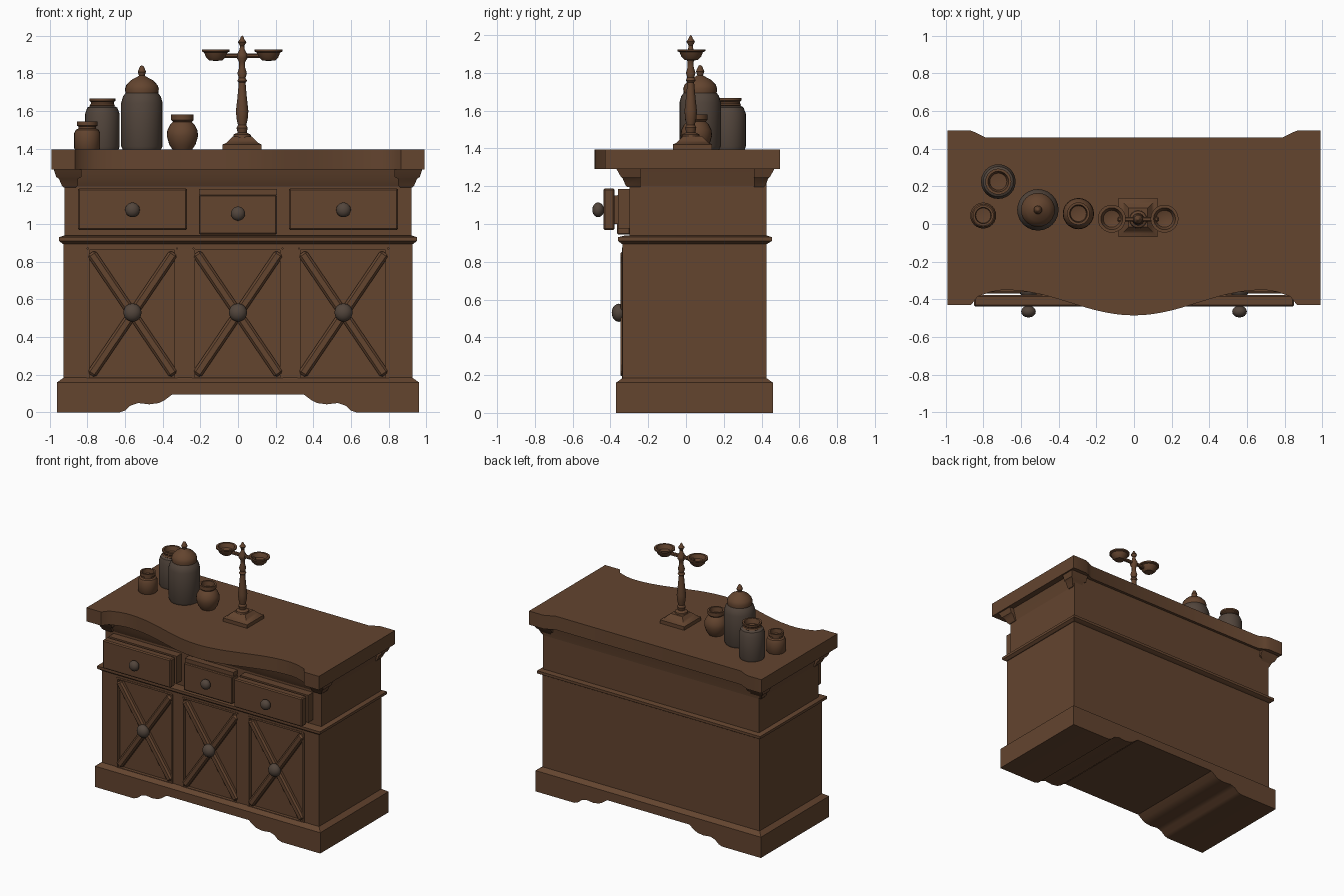
import bpy, bmesh, math
from mathutils import Matrix, Vector

cube = bpy.data.objects.get("Cube")
if cube:
    bpy.data.objects.remove(cube, do_unlink=True)


def material(name, rgb):
    m = bpy.data.materials.new(name)
    m.use_nodes = True
    m.diffuse_color = (*rgb, 1)
    m.node_tree.nodes["Principled BSDF"].inputs["Base Color"].default_value = (*rgb, 1)
    return m


WOOD = material("brown wood", (0.125, 0.058, 0.028))
GREY = material("grey brown", (0.085, 0.060, 0.045))
parts = []


def finish(name, bm, mat=WOOD):
    bmesh.ops.recalc_face_normals(bm, faces=bm.faces)
    mesh = bpy.data.meshes.new(name)
    bm.to_mesh(mesh)
    bm.free()
    mesh.materials.append(mat)
    ob = bpy.data.objects.new(name, mesh)
    bpy.context.collection.objects.link(ob)
    parts.append(ob)
    return ob


def box(name, x, y, z, bevel=0.0, mat=WOOD):
    """Box from (min, max) pairs, with optional bevelled edges."""
    bm = bmesh.new()
    bmesh.ops.create_cube(bm, size=1)
    for v in bm.verts:
        v.co = [(lo + hi) / 2 + c * (hi - lo) for c, (lo, hi) in zip(v.co, (x, y, z))]
    if bevel:
        bmesh.ops.bevel(bm, geom=bm.edges[:], offset=bevel, segments=1, affect='EDGES')
    return finish(name, bm, mat)


def tiers(name, rings):
    """Stack of rectangles (x0, x1, y0, y1, z) joined as a moulding."""
    bm = bmesh.new()
    loops = [[bm.verts.new(p) for p in ((a, c, z), (b, c, z), (b, d, z), (a, d, z))]
             for a, b, c, d, z in rings]
    bm.faces.new(loops[0])
    bm.faces.new(loops[-1])
    for low, high in zip(loops, loops[1:]):
        for i in range(4):
            j = (i + 1) % 4
            bm.faces.new((low[i], low[j], high[j], high[i]))
    return finish(name, bm)


def prism(name, outline, shift):
    """Outline of 3D points extruded along a vector."""
    bm = bmesh.new()
    face = bm.faces.new([bm.verts.new(p) for p in outline])
    new = bmesh.ops.extrude_face_region(bm, geom=[face])["geom"]
    moved = [g for g in new if isinstance(g, bmesh.types.BMVert)]
    bmesh.ops.translate(bm, verts=moved, vec=shift)
    return finish(name, bm)


def lathe(name, at, profile, mat=WOOD, sides=24):
    """Turned part: (radius, height) points spun round z."""
    bm = bmesh.new()
    verts = [bm.verts.new((r, 0, z)) for r, z in profile]
    edges = [bm.edges.new(pair) for pair in zip(verts, verts[1:])]
    bmesh.ops.spin(bm, geom=verts + edges, cent=(0, 0, 0), axis=(0, 0, 1),
                   angle=math.tau, steps=sides)
    bmesh.ops.remove_doubles(bm, verts=bm.verts, dist=0.0005)
    bmesh.ops.translate(bm, verts=bm.verts, vec=at)
    return finish(name, bm, mat)


def knob(name, x, y, z, r):
    bm = bmesh.new()
    bmesh.ops.create_uvsphere(bm, u_segments=16, v_segments=10, radius=r)
    bmesh.ops.scale(bm, verts=bm.verts, vec=(1, 0.8, 1))
    bmesh.ops.translate(bm, verts=bm.verts, vec=(x, y, z))
    finish(name, bm, GREY)


# Plinth with a scalloped arch
arch = [(0.35, 0.095), (0.39, 0.065), (0.42, 0.05), (0.47, 0.043), (0.53, 0.05),
        (0.57, 0.037), (0.60, 0.01), (0.63, 0), (0.96, 0), (0.96, 0.16)]
outline = arch + [(-x, z) for x, z in reversed(arch)]
prism("plinth", [(x, -0.37, z) for x, z in outline], (0, 0.83, 0))
tiers("plinth_moulding", [(-0.96, 0.96, -0.37, 0.46, 0.16), (-0.925, 0.925, -0.335, 0.425, 0.185)])

# Cabinet body, ledge and upper body
box("lower_body", (-0.925, 0.925), (-0.312, 0.425), (0.16, 0.91))
tiers("ledge", [(-0.93, 0.93, -0.34, 0.43, 0.895), (-0.95, 0.95, -0.36, 0.455, 0.91),
                (-0.95, 0.95, -0.36, 0.455, 0.93), (-0.92, 0.92, -0.32, 0.425, 0.94)])
box("upper_body", (-0.92, 0.92), (-0.30, 0.425), (0.93, 1.295))
tiers("cornice", [(-0.92, 0.92, -0.30, 0.425, 1.20), (-0.93, 0.93, -0.32, 0.43, 1.24),
                  (-0.945, 0.945, -0.335, 0.44, 1.295)])

# Face frame around the doors
frame = (-0.335, -0.31)
for side in (-1, 1):
    box("corner_stile", sorted((side * 0.80, side * 0.925)), frame, (0.17, 0.91))
    box("middle_stile", sorted((side * 0.24, side * 0.322)), frame, (0.17, 0.91))
box("top_rail", (-0.81, 0.81), frame, (0.872, 0.91))

# Doors with crossed braces, rims and knobs
z0, z1, half = 0.178, 0.868, 0.234
for cx in (-0.56, 0, 0.56):
    cz = (z0 + z1) / 2
    lean = math.atan2(half * 2, z1 - z0)
    length = math.hypot(half * 2, z1 - z0) - 0.05
    for sign in (-1, 1):
        brace = box("door_brace", (-0.026, 0.026), (-0.032, 0.012), (-length / 2, length / 2), 0.012)
        brace.data.transform(Matrix.Translation((cx, -0.316, cz)) @ Matrix.Rotation(sign * lean, 4, 'Y'))
        edge = cx + sign * half
        box("door_side_rim", (edge - 0.010, edge + 0.006), (-0.338, -0.31), (z0, z1))
    for z in (z0, z1):
        box("door_end_rim", (cx - half, cx + half), (-0.338, -0.31), (z - 0.006, z + 0.008))
    knob("door_knob", cx, -0.355, 0.53, 0.048)

# Drawers: the two outer ones are pulled out
for side in (-1, 1):
    span = sorted((side * 0.27, side * 0.85))
    box("drawer_front", span, (-0.437, -0.378), (0.968, 1.188), 0.008)
    box("drawer_back_panel", span, (-0.36, -0.295), (0.975, 1.185))
    box("drawer_runner", sorted((side * 0.36, side * 0.52)), (-0.39, -0.34), (1.0, 1.15))
    knob("drawer_knob", side * 0.56, -0.465, 1.075, 0.039)
box("middle_drawer_front", (-0.208, 0.206), (-0.365, -0.295), (0.945, 1.155), 0.006)
box("middle_drawer_top", (-0.208, 0.206), (-0.35, -0.295), (1.155, 1.185))
knob("middle_drawer_knob", 0, -0.395, 1.055, 0.038)

# Stepped capitals under the four corners
for sx in (-1, 1):
    for back in (False, True):
        rings = []
        for inner, outer, depth, z in ((0.86, 0.925, 0, 1.195), (0.85, 0.935, 0.01, 1.205),
                                       (0.85, 0.95, 0.025, 1.24), (0.83, 0.965, 0.035, 1.25),
                                       (0.83, 0.98, 0.06, 1.295)):
            xs = sorted((sx * inner, sx * outer))
            ys = (0.36, 0.41 + depth) if back else (-0.31 - depth, -0.24)
            rings.append((*xs, *ys, z))
        tiers("corner_capital", rings)

# Table top with square corners and a bowed front
front = []
for i in range(15):
    x = 0.05 * i
    front.append((x, -0.4175 - 0.0675 * math.cos(math.pi * x / 0.68)))
right = front + [(0.76, -0.36), (0.83, -0.385), (0.865, -0.43), (0.99, -0.43), (0.99, 0.497),
                 (0.87, 0.497), (0.84, 0.485), (0.79, 0.46)]
outline = right + [(-x, y) for x, y in reversed(right[1:])]
prism("table_top", [(x, y, 1.29) for x, y in outline], (0, 0, 0.105))

# Jars
top = 1.392
lathe("large_jar", (-0.51, 0.075, top),
      [(0, 0), (0.10, 0), (0.11, 0.02), (0.11, 0.25), (0.10, 0.285), (0.085, 0.305), (0, 0.305)], GREY)
lathe("large_jar_lid", (-0.51, 0.075, top),
      [(0, 0.30), (0.087, 0.30), (0.090, 0.325), (0.083, 0.345), (0.06, 0.37), (0.032, 0.385),
       (0.015, 0.395), (0.022, 0.415), (0.014, 0.435), (0.009, 0.445), (0, 0.45)])
lathe("tall_jar", (-0.72, 0.225, top),
      [(0, 0), (0.085, 0), (0.092, 0.02), (0.092, 0.19), (0.08, 0.225), (0.062, 0.235)], GREY)
rim = [(0.060, 0), (0.068, 0.008), (0.061, 0.016), (0.061, 0.025), (0.069, 0.032),
       (0.069, 0.045), (0.055, 0.045), (0.045, 0.01), (0, 0.005)]
lathe("tall_jar_rim", (-0.72, 0.225, top + 0.23), rim)
lathe("small_jar", (-0.80, 0.045, top),
      [(0, 0), (0.062, 0), (0.069, 0.01), (0.069, 0.09), (0.06, 0.108), (0.047, 0.115),
       (0.047, 0.125), (0.055, 0.13), (0.055, 0.153), (0.043, 0.153), (0.04, 0.12), (0, 0.115)])
lathe("round_jar", (-0.295, 0.055, top),
      [(0, 0), (0.05, 0), (0.07, 0.03), (0.083, 0.075), (0.08, 0.105), (0.065, 0.135), (0.05, 0.15),
       (0.06, 0.16), (0.06, 0.188), (0.047, 0.188), (0.042, 0.15), (0, 0.14)])

# Balance scale: stepped foot, turned column, arms and pans
sx, sy = 0.022, 0.035
tiers("scale_foot", [(sx - w, sx + w, sy - w, sy + w, z) for w, z in
                     ((0.103, 1.39), (0.103, 1.422), (0.085, 1.43), (0.07, 1.445), (0.05, 1.465))])
lathe("scale_column", (sx, 0.025, 0),
      [(0.05, 1.45), (0.045, 1.475), (0.024, 1.485), (0.03, 1.51), (0.022, 1.525), (0.03, 1.56),
       (0.033, 1.60), (0.025, 1.67), (0.018, 1.75), (0.026, 1.76), (0.018, 1.775), (0.025, 1.80),
       (0.016, 1.83), (0.016, 1.86), (0.028, 1.88), (0.028, 1.90), (0.014, 1.925), (0.011, 1.945),
       (0.023, 1.965), (0.012, 1.98), (0.006, 1.995), (0, 2.0)], sides=16)
for side in (-1, 1):
    box("scale_arm", sorted((sx, sx + side * 0.11)), (0.013, 0.037), (1.882, 1.906), 0.006)
    lathe("scale_pan", (sx + side * 0.14, 0.028, 1.865),
          [(0, 0), (0.035, 0.003), (0.052, 0.02), (0.062, 0.045), (0.074, 0.05), (0.074, 0.06),
           (0.058, 0.06), (0.045, 0.03), (0, 0.015)])

# Smooth shading that keeps the sharp edges
bpy.ops.object.select_all(action='DESELECT')
for ob in parts:
    ob.select_set(True)
bpy.context.view_layer.objects.active = parts[0]
bpy.ops.object.shade_smooth_by_angle(angle=math.radians(35))
